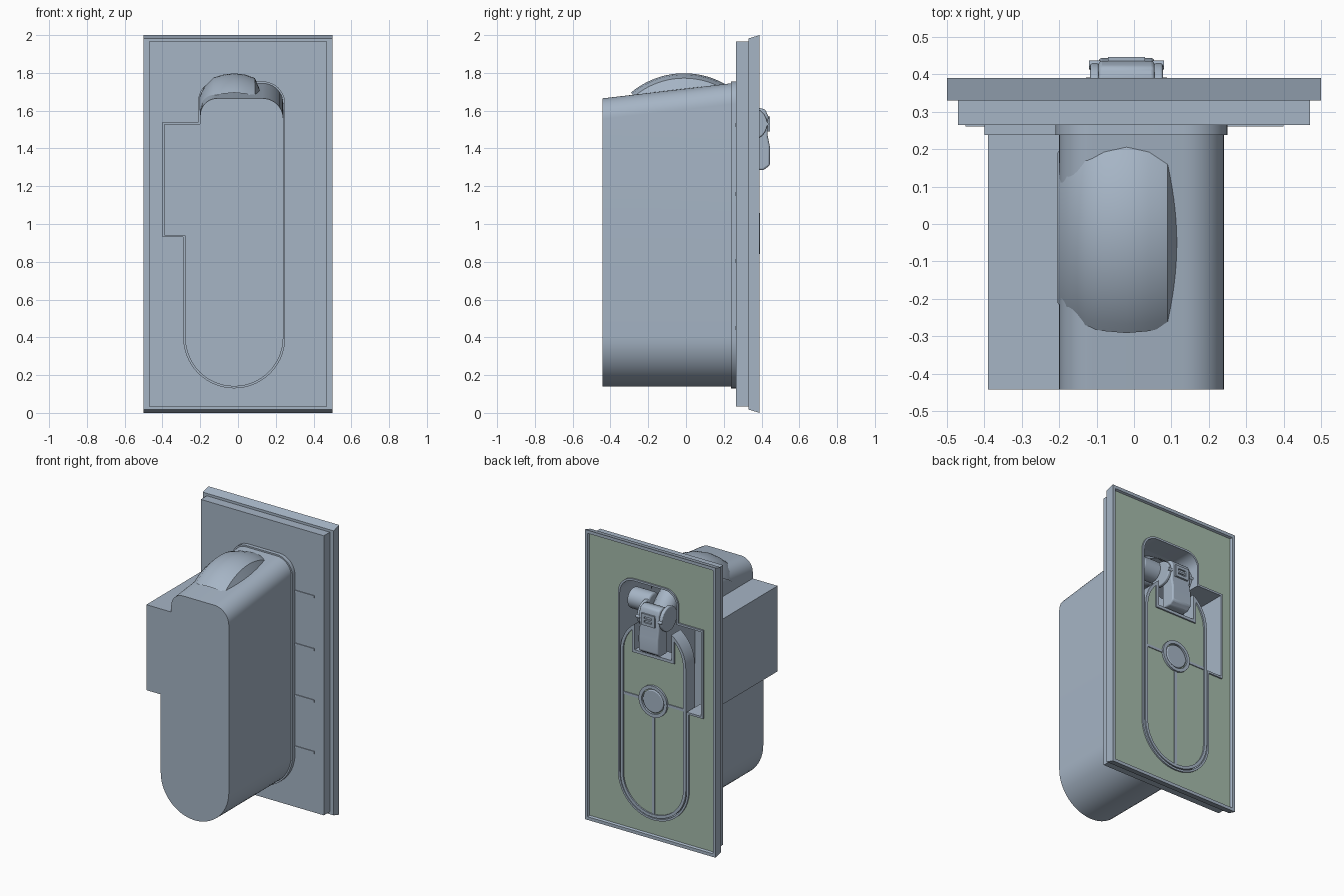
import bpy, bmesh, math
from math import sin, cos, pi, radians

if "Cube" in bpy.data.objects:
    bpy.data.objects.remove(bpy.data.objects["Cube"])


def material(name, rgb):
    m = bpy.data.materials.new(name)
    m.diffuse_color = (*rgb, 1)
    m.use_nodes = True
    m.node_tree.nodes["Principled BSDF"].inputs["Base Color"].default_value = m.diffuse_color
    return m


GREY = material("blue grey", (0.38, 0.46, 0.56))
GREEN = material("sage green", (0.38, 0.50, 0.41))
CX = -0.02  # centre line of the rounded housing


def finish(ob, mat, angle=35):
    ob.data.materials.clear()
    ob.data.materials.append(mat)
    bpy.ops.object.select_all(action='DESELECT')
    ob.select_set(True)
    bpy.context.view_layer.objects.active = ob
    bpy.ops.object.shade_smooth_by_angle(angle=radians(angle))
    return ob


def plate(name, loops, y0, y1, mat=GREY):
    """Flat xz outline (later loops are holes) with thickness along y."""
    cu = bpy.data.curves.new(name, 'CURVE')
    cu.dimensions, cu.fill_mode, cu.extrude = '2D', 'BOTH', (y1 - y0) / 2
    for pts in loops:
        s = cu.splines.new('POLY')
        s.points.add(len(pts) - 1)
        for p, (x, z) in zip(s.points, pts):
            p.co = (x, z, 0, 1)
        s.use_cyclic_u = True
    ob = bpy.data.objects.new(name, cu)
    bpy.context.collection.objects.link(ob)
    ob.rotation_euler.x = pi / 2
    ob.location.y = (y0 + y1) / 2
    bpy.ops.object.select_all(action='DESELECT')
    ob.select_set(True)
    bpy.context.view_layer.objects.active = ob
    bpy.ops.object.convert(target='MESH')
    return finish(bpy.context.object, mat)


def loft(name, loops, mat=GREY, closed=True, caps=()):
    """Skin between 3D loops that have equal point counts."""
    bm = bmesh.new()
    rows = [[bm.verts.new(p) for p in lp] for lp in loops]
    n = len(rows[0])
    for a, b in zip(rows, rows[1:]):
        for i in range(n if closed else n - 1):
            j = (i + 1) % n
            bm.faces.new((a[i], a[j], b[j], b[i]))
    for c in caps:
        bm.faces.new(rows[c])
    bmesh.ops.recalc_face_normals(bm, faces=bm.faces)
    me = bpy.data.meshes.new(name)
    bm.to_mesh(me)
    bm.free()
    ob = bpy.data.objects.new(name, me)
    bpy.context.collection.objects.link(ob)
    return finish(ob, mat)


def bevel(ob, width, segments=3):
    m = ob.modifiers.new("bevel", 'BEVEL')
    m.width, m.segments, m.limit_method = width, segments, 'ANGLE'
    return ob


def arc(x, z, r, a0, a1, n=10):
    return [(x + r * cos(radians(a0 + (a1 - a0) * i / n)),
             z + r * sin(radians(a0 + (a1 - a0) * i / n))) for i in range(n + 1)]


def rect(x0, x1, z0, z1):
    return [(x0, z0), (x1, z0), (x1, z1), (x0, z1)]


def at_y(pts, y):
    return [(x, y, z) for x, z in pts]


def housing(d=0.0, top=1.745):
    """Rounded housing outline with the side box, grown by d."""
    return (arc(CX, 0.40, 0.26 + d, 0, -180, 28)
            + [(-0.28 - d, 0.94 - d), (-0.39 - d, 0.94 - d),
               (-0.39 - d, 1.53 + d), (-0.20 - d, 1.53 + d)]
            + arc(-0.11, top - 0.09, 0.09 + d, 180, 90)
            + arc(0.13, top - 0.11, 0.11 + d, 90, 0))


def door(d=0.0):
    """Long oval door with a notch at the top, shrunk by d."""
    r, w = 0.25 - d, 0.14 + d
    a = math.degrees(math.acos(w / r))
    return (arc(CX, 0.40, r, 180, 360, 28) + arc(CX, 1.24, r, 0, a)
            + [(CX + w, 1.27 - d), (CX - w, 1.27 - d)]
            + arc(CX, 1.24, r, 180 - a, 180))


def rod(name, centre, r, length, axis, mat=GREY, sides=32):
    rot = {'x': (0, pi / 2, 0), 'y': (pi / 2, 0, 0)}[axis]
    bpy.ops.mesh.primitive_cylinder_add(vertices=sides, radius=r, depth=length,
                                        location=centre, rotation=rot)
    bpy.context.object.name = name
    return finish(bpy.context.object, mat)


# Outer frame: stepped rim that turns in to the green panel
steps = [(0.03, 0.035, 0.265), (0.03, 0.035, 0.33), (0.0, 0.018, 0.33),
         (0.0, 0.0, 0.39), (0.022, 0.022, 0.39), (0.03, 0.03, 0.37)]
loft("outer_frame", [at_y(rect(-0.5 + dx, 0.5 - dx, dz, 2 - dz), y) for dx, dz, y in steps])
plate("mounting_plate", [rect(-0.47, 0.47, 0.035, 1.965), housing()], 0.265, 0.272)
plate("green_panel", [rect(-0.472, 0.472, 0.028, 1.972), housing()], 0.368, 0.376, GREEN)

# Deep housing behind the panel, with its flange
loft("housing_shell", [at_y(housing(0, 1.665), -0.443), at_y(housing(), 0.24)], caps=(0,))
plate("housing_flange", [housing(0.010), housing(-0.004)], 0.238, 0.386)

# Domed hump on the sloping roof
hump = []
for x, r in [(-0.205, 0.31), (-0.18, 0.365), (-0.13, 0.415), (-0.08, 0.43), (-0.02, 0.438),
             (0.04, 0.43), (0.09, 0.412), (0.12, 0.34)]:
    hump.append([(x, -0.01 + r * sin(radians(t)), 1.36 + r * cos(radians(t)))
                 for t in range(-40, 41, 4)])
loft("roof_hump", hump, closed=False)

# Oval door with raised rim and dividing bars
plate("door_core", [door()], 0.29, 0.372)
plate("door_face", [door(0.015)], 0.371, 0.378, GREEN)
plate("door_rim", [door(), door(0.02)], 0.37, 0.388)
plate("door_cross_bar", [rect(CX - 0.24, CX + 0.24, 0.94, 0.958)], 0.374, 0.384)
plate("door_upright_bar", [rect(CX - 0.009, CX + 0.009, 0.16, 0.86)], 0.374, 0.384)
plate("button_ring", [arc(CX, 0.95, 0.108, 0, 350, 35), arc(CX, 0.95, 0.085, 0, 350, 35)],
      0.374, 0.392)
bevel(rod("round_button", (CX, 0.381, 0.95), 0.078, 0.018, 'y'), 0.006)

# Latch handle standing in the door notch
profile = [(0.34, 1.60), (0.39, 1.615), (0.42, 1.605), (0.436, 1.57), (0.432, 1.47),
           (0.444, 1.41), (0.444, 1.31), (0.41, 1.285), (0.34, 1.285)]
bevel(loft("latch_handle", [[(x, y, z) for y, z in profile] for x in (-0.095, 0.055)],
           caps=(0, 1)), 0.01)
for x in (-0.105, 0.065):
    bevel(rod("latch_cheek", (x, 0.345, 1.53), 0.085, 0.024, 'x'), 0.006)
    rod("latch_pin", (x, 0.425, 1.53), 0.012, 0.03, 'x', sides=12)
plate("latch_window", [rect(-0.07, 0.03, 1.49, 1.57), rect(-0.05, 0.01, 1.51, 1.55)], 0.425, 0.446)
plate("latch_crossbar", [rect(-0.05, 0.01, 1.523, 1.535)], 0.425, 0.442)

# Mechanism seen inside the cavity
bevel(rod("pivot_drum", (0.13, 0.28, 1.57), 0.07, 0.16, 'x'), 0.015)
arm = bpy.data.curves.new("curved_arm", 'CURVE')
arm.dimensions, arm.bevel_depth, arm.use_fill_caps = '3D', 0.075, True
sp = arm.splines.new('POLY')
path = [(CX, 0.03 + 0.30 * cos(radians(t)), 1.36 + 0.30 * sin(radians(t)))
        for t in range(20, 181, 10)]
sp.points.add(len(path) - 1)
for p, co in zip(sp.points, path):
    p.co = (*co, 1)
ob = bpy.data.objects.new("curved_arm", arm)
bpy.context.collection.objects.link(ob)
bpy.ops.object.select_all(action='DESELECT')
ob.select_set(True)
bpy.context.view_layer.objects.active = ob
bpy.ops.object.convert(target='MESH')
finish(bpy.context.object, GREY)

# Thin ribs on the front of the mounting plate
for x0, x1, heights in [(0.25, 0.40, (0.45, 0.805, 1.16, 1.525)), (-0.45, -0.28, (0.45, 0.77))]:
    for z in heights:
        plate("mounting_rib", [rect(x0, x1, z - 0.008, z + 0.008)], 0.26, 0.267)
